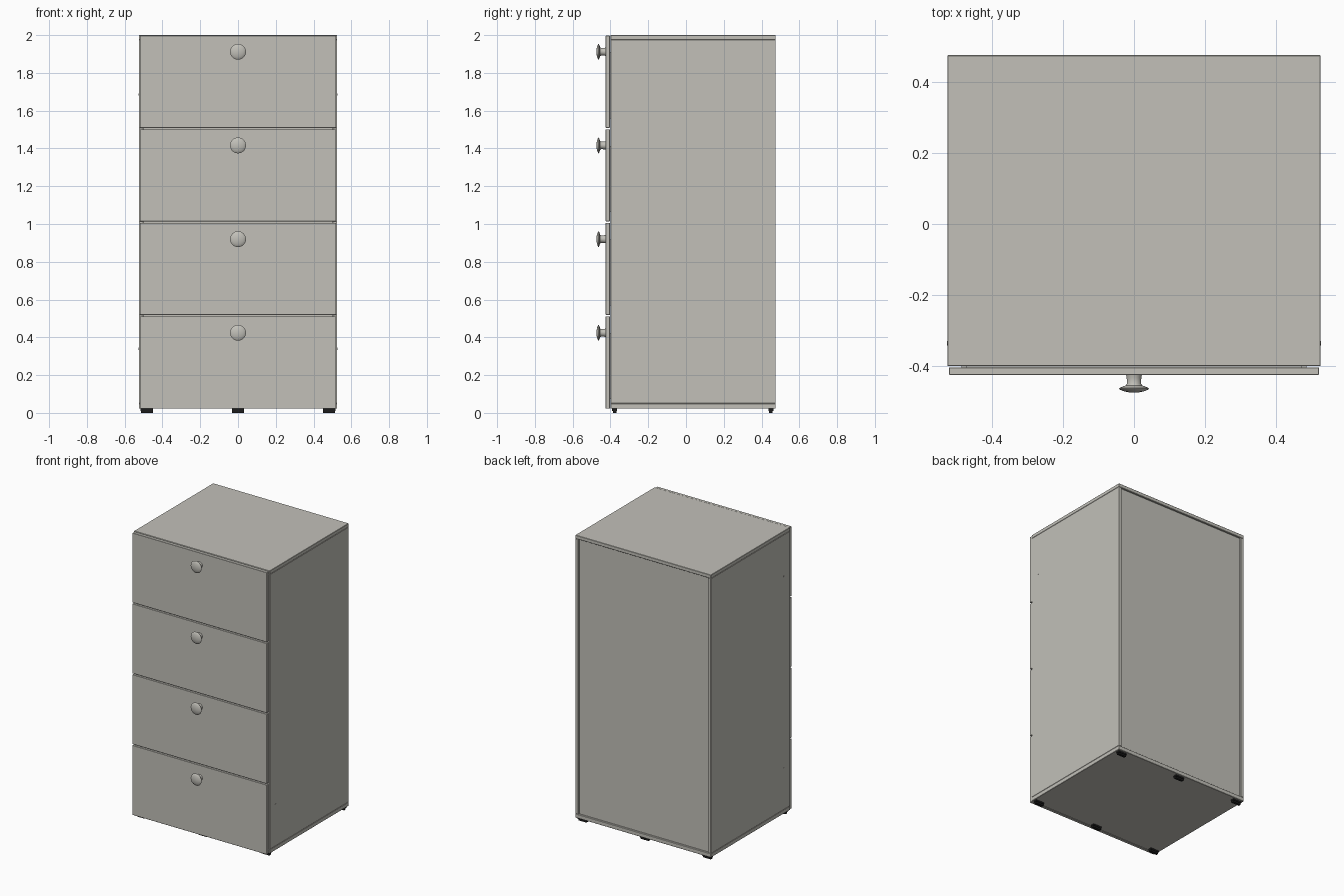
import bpy, bmesh, math

if "Cube" in bpy.data.objects:
    bpy.data.objects.remove(bpy.data.objects["Cube"])


def material(name, rgb):
    m = bpy.data.materials.new(name)
    m.diffuse_color = (*rgb, 1)
    m.use_nodes = True
    m.node_tree.nodes["Principled BSDF"].inputs["Base Color"].default_value = m.diffuse_color
    return m


GREY = material("warm_light_grey", (0.54, 0.53, 0.485))
BLACK = material("black_rubber", (0.012, 0.012, 0.012))


def finish(name, bm, mat):
    bmesh.ops.recalc_face_normals(bm, faces=bm.faces)
    me = bpy.data.meshes.new(name)
    bm.to_mesh(me)
    bm.free()
    me.materials.append(mat)
    ob = bpy.data.objects.new(name, me)
    bpy.context.collection.objects.link(ob)
    return ob


def box(name, lo, hi, mat=GREY, bevel=0.0):
    bm = bmesh.new()
    bmesh.ops.create_cube(bm, size=1)
    for v in bm.verts:
        v.co = [(a + b) / 2 + c * (b - a) for a, b, c in zip(lo, hi, v.co)]
    if bevel:
        bmesh.ops.bevel(bm, geom=bm.edges[:], offset=bevel, segments=1, affect='EDGES')
    return finish(name, bm, mat)


def disc(name, location, rotation, radius=0.006):
    bm = bmesh.new()
    bmesh.ops.create_cone(bm, cap_ends=True, segments=16, radius1=radius,
                          radius2=radius, depth=0.002)
    ob = finish(name, bm, GREY)
    ob.location, ob.rotation_euler = location, rotation


def knob(name, y, z, profile, segments=32):
    """Turned knob: profile of (radius, distance forward) spun around the y axis."""
    bm = bmesh.new()
    verts = [bm.verts.new((r, y - d, z)) for r, d in profile]
    edges = [bm.edges.new(p) for p in zip(verts, verts[1:])]
    bmesh.ops.spin(bm, geom=verts + edges, cent=(0, y, z), axis=(0, 1, 0),
                   angle=2 * math.pi, steps=segments)
    bmesh.ops.remove_doubles(bm, verts=bm.verts[:], dist=1e-5)
    ob = finish(name, bm, GREY)
    bpy.ops.object.select_all(action='DESELECT')
    ob.select_set(True)
    bpy.context.view_layer.objects.active = ob
    bpy.ops.object.shade_smooth_by_angle(angle=math.radians(35))


W, FRONT, BACK = 0.525, -0.40, 0.475
BASE, SIDE_LO, SIDE_HI, TOP = 0.022, 0.05, 1.975, 2.0

# Carcass panels
box("top_panel", (-W, FRONT, SIDE_HI), (W, BACK, TOP), bevel=0.002)
box("bottom_panel", (-W, FRONT, BASE), (W, BACK, SIDE_LO), bevel=0.002)
for s, side in ((-1, "left"), (1, "right")):
    x0, x1 = sorted((s * W, s * (W - 0.025)))
    box(side + "_side_panel", (x0, FRONT, SIDE_LO), (x1, BACK, SIDE_HI), bevel=0.002)
    # Fixing plugs
    for z in (0.34, 1.685):
        disc(side + "_side_plug", (s * W, -0.335, z), (0, math.pi / 2, 0))
    disc(side + "_top_plug", (s * 0.393, -0.333, TOP - 0.001), (0, 0, 0))
box("back_panel", (-0.50, 0.45, SIDE_LO), (0.50, 0.462, SIDE_HI))

# Drawers: front, open box behind it, and knob
KNOB = [(0, 0), (0.022, 0), (0.0205, 0.008), (0.02, 0.024), (0.023, 0.029),
        (0.041, 0.036), (0.042, 0.038), (0.039, 0.041), (0.028, 0.0455),
        (0.014, 0.0485), (0, 0.0495)]
for i in range(4):
    z = 0.023 + 0.4955 * i
    box("drawer_front", (-0.52, -0.425, z), (0.52, -0.403, z + 0.4875), bevel=0.0015)
    b, t = z + 0.05, z + 0.40
    box("drawer_bottom", (-0.47, -0.403, b), (0.47, 0.40, b + 0.015))
    box("drawer_back", (-0.47, 0.385, b + 0.015), (0.47, 0.40, t))
    for s in (-1, 1):
        x0, x1 = sorted((s * 0.47, s * 0.485))
        box("drawer_side", (x0, -0.403, b), (x1, 0.40, t))
    knob("drawer_knob", -0.425, 0.424 + 0.496 * i, KNOB)

# Feet: a pad with a narrower base
for x in (-0.482, 0, 0.482):
    for y in (-0.378, 0.449):
        box("foot_pad", (x - 0.033, y - 0.013, 0.011), (x + 0.033, y + 0.013, BASE), BLACK)
        box("foot_base", (x - 0.031, y - 0.009, 0), (x + 0.031, y + 0.009, 0.011), BLACK)
